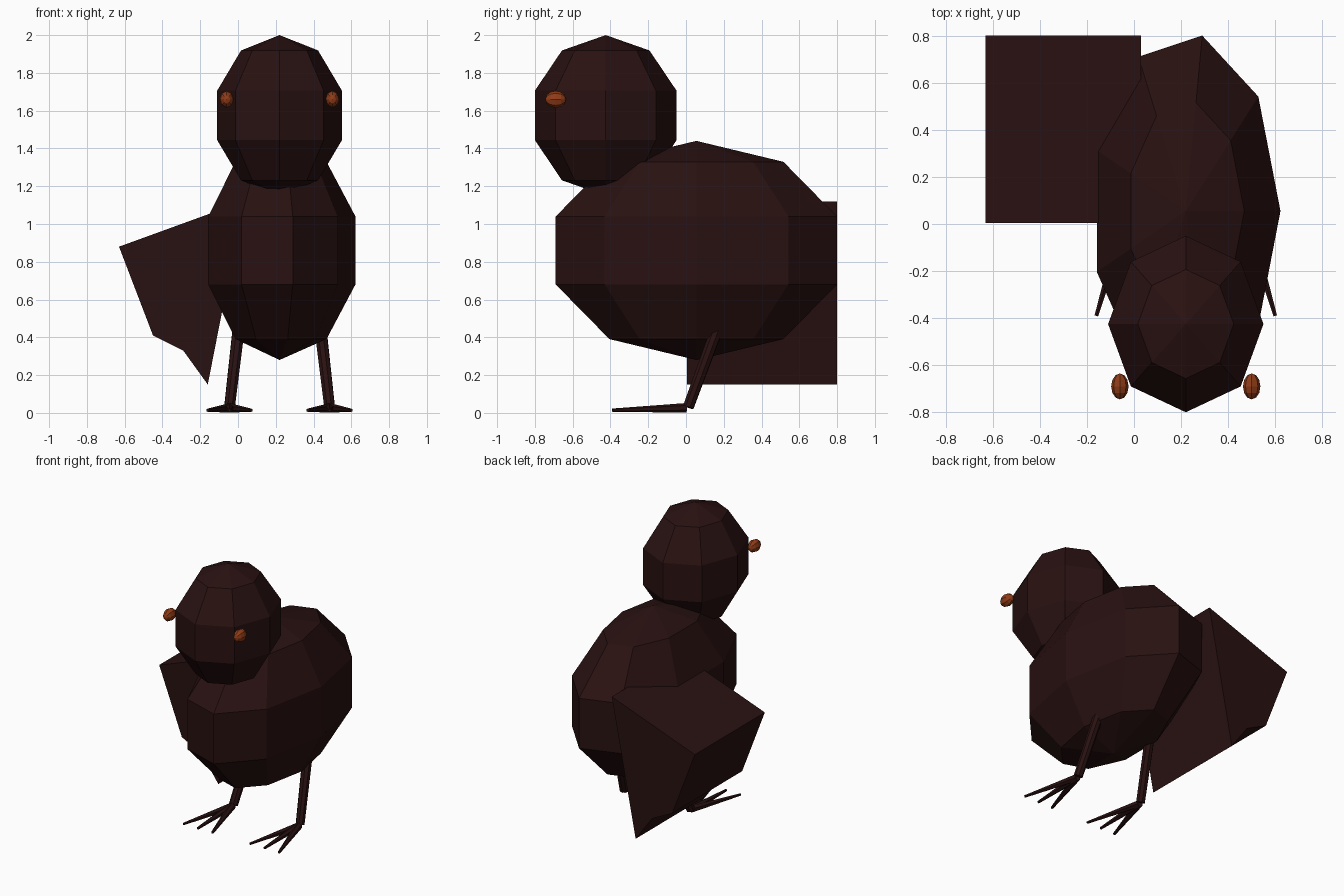
import bpy
import bmesh
from math import sin, cos, pi
from mathutils import Vector

if "Cube" in bpy.data.objects:
    bpy.data.objects.remove(bpy.data.objects["Cube"], do_unlink=True)

MID_X = 0.22  # symmetry plane of the bird


def make_material(name, rgb):
    mat = bpy.data.materials.new(name)
    mat.use_nodes = True
    color = (*rgb, 1.0)
    mat.diffuse_color = color
    mat.node_tree.nodes["Principled BSDF"].inputs["Base Color"].default_value = color
    return mat


plumage = make_material("dark brown", (0.022, 0.0055, 0.0055))
eye_color = make_material("burnt orange", (0.28, 0.045, 0.009))


def finish(name, bm, mat):
    bmesh.ops.recalc_face_normals(bm, faces=bm.faces)
    mesh = bpy.data.meshes.new(name)
    bm.to_mesh(mesh)
    bm.free()
    mesh.materials.append(mat)
    obj = bpy.data.objects.new(name, mesh)
    bpy.context.collection.objects.link(obj)
    return obj


def faceted_ball(name, center, radii, segments, rings, mat, axis="z"):
    """Ball of flat rings, with its first vertex column towards +x."""
    bm = bmesh.new()

    def place(x, y, z):
        if axis == "y":
            x, y, z = x, -z, y
        return bm.verts.new([c + r * v for c, r, v in zip(center, radii, (x, y, z))])

    top, bottom = place(0, 0, 1), place(0, 0, -1)
    loops = []
    for i in range(1, rings):
        t = pi * i / rings
        loops.append([place(sin(t) * cos(2 * pi * j / segments),
                            sin(t) * sin(2 * pi * j / segments), cos(t))
                      for j in range(segments)])
    for j in range(segments):
        k = (j + 1) % segments
        bm.faces.new((top, loops[0][j], loops[0][k]))
        bm.faces.new((bottom, loops[-1][k], loops[-1][j]))
        for a, b in zip(loops, loops[1:]):
            bm.faces.new((a[j], b[j], b[k], a[k]))
    return finish(name, bm, mat)


def tapered_rod(bm, start, end, r1, r2, sides=6):
    start, end = Vector(start), Vector(end)
    way = end - start
    made = bmesh.ops.create_cone(bm, cap_ends=True, segments=sides,
                                 radius1=r1, radius2=r2, depth=way.length)
    turn = way.to_track_quat("Z", "Y")
    for v in made["verts"]:
        v.co = turn @ v.co + (start + end) / 2


# Body and head
faceted_ball("body", (MID_X, 0.055, 0.86), (0.423, 0.796, 0.58), 9, 5, plumage)
faceted_ball("head", (MID_X, -0.425, 1.575), (0.347, 0.394, 0.425), 8, 5, plumage)

# Tail: a fan-shaped profile extruded front to back
bm = bmesh.new()
profile = [(0.03, 1.12), (-0.63, 0.88), (-0.45, 0.41), (-0.29, 0.33), (-0.16, 0.15)]
fan = bm.faces.new([bm.verts.new((x, 0.005, z)) for x, z in profile])
extruded = bmesh.ops.extrude_face_region(bm, geom=[fan])["geom"]
bmesh.ops.translate(bm, vec=(0, 0.795, 0),
                    verts=[g for g in extruded if isinstance(g, bmesh.types.BMVert)])
finish("tail", bm, plumage)

for side, s in (("left", 1), ("right", -1)):
    # Eye
    faceted_ball(side + "_eye", (MID_X + s * 0.28, -0.69, 1.66),
                 (0.037, 0.055, 0.045), 8, 6, eye_color, axis="y")

    # Leg
    ankle_x = MID_X + s * 0.265
    bm = bmesh.new()
    tapered_rod(bm, (ankle_x, 0.012, 0.03), (MID_X + s * 0.215, 0.17, 0.46),
                0.03, 0.034, 8)
    finish(side + "_leg", bm, plumage)

    # Foot with three pointed toes
    bm = bmesh.new()
    for spread in (-0.115, 0, 0.115):
        tapered_rod(bm, (ankle_x, 0.0, 0.027), (ankle_x + spread, -0.39, 0.014),
                    0.025, 0.009)
    finish(side + "_foot", bm, plumage)
